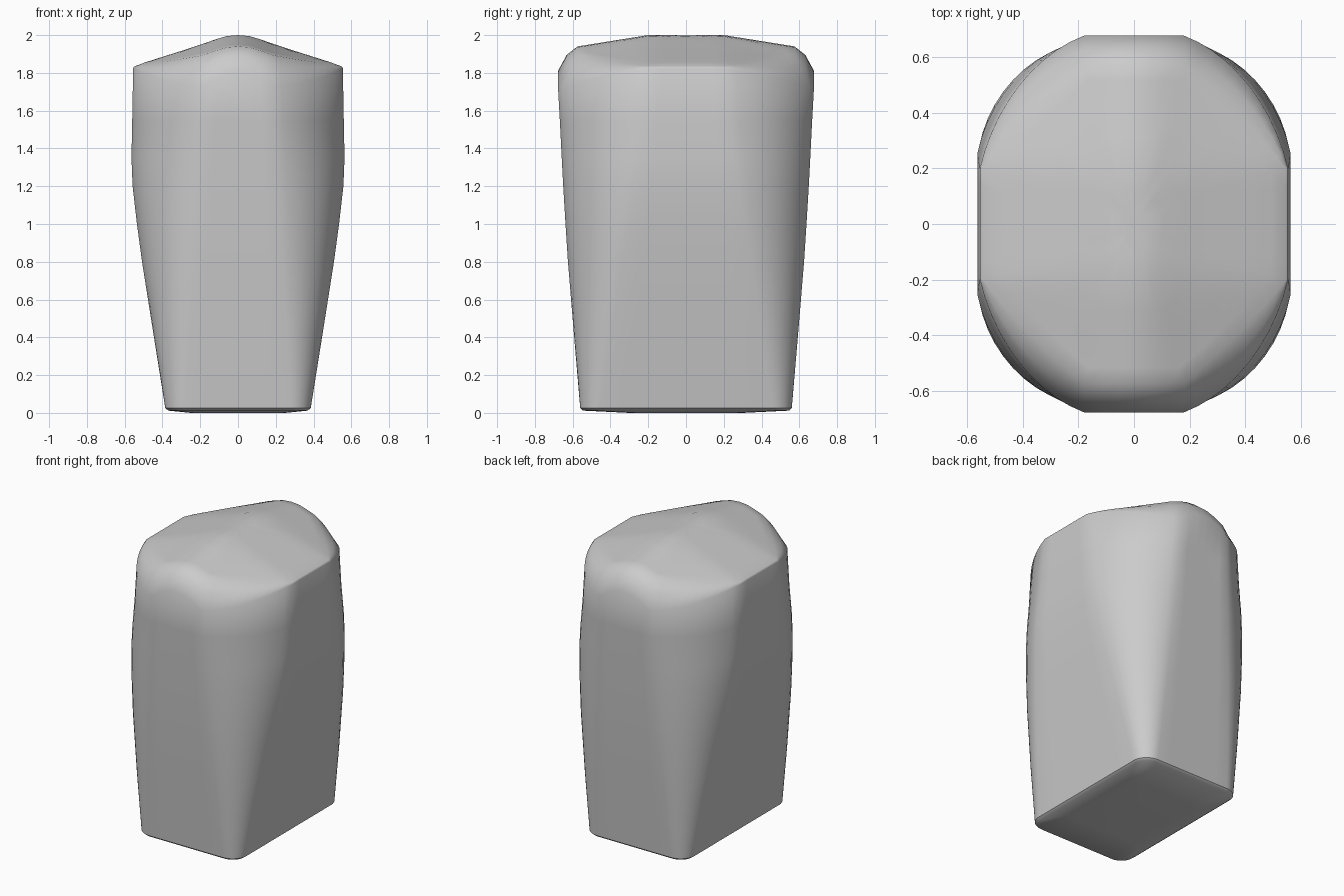
import bpy, bmesh, math

cube = bpy.data.objects.get("Cube")
if cube:
    bpy.data.objects.remove(cube)

ARC = 10    # segments per rounded corner
FLAT = 6    # segments per flat side (even, so the middle gets a vertex)


def lerp_table(table, v):
    """Piecewise linear lookup in a list of (key, value)."""
    for (a, p), (b, q) in zip(table, table[1:]):
        if v <= b:
            return p + (q - p) * max(0, v - a) / (b - a)
    return table[-1][1]


def outline(half_x, half_y, flat_x, flat_y, bulge=1.0):
    """Flat sides joined by corners, from straight cuts (bulge 0) to ellipses (bulge 1)."""
    quarter = [(half_x, flat_y * 2 * i / FLAT) for i in range(FLAT // 2)]
    for i in range(ARC + 1):
        t = i / ARC
        a = t * math.pi / 2
        c = bulge * math.cos(a) + (1 - bulge) * (1 - t)
        s = bulge * math.sin(a) + (1 - bulge) * t
        quarter.append((flat_x + (half_x - flat_x) * c,
                        flat_y + (half_y - flat_y) * s))
    quarter += [(flat_x * (1 - 2 * i / FLAT), half_y) for i in range(1, FLAT // 2 + 1)]
    half = quarter + [(-x, y) for x, y in quarter[-2::-1]]
    return half + [(x, -y) for x, y in half[-2:0:-1]]


ROOF = [(0, 2.0), (.06, 1.995), (.12, 1.977), (.2, 1.948), (.5, 1.853), (.56, 1.83)]


def roof_z(x, y):
    """Ridge along y that drops gently to the front and back."""
    return lerp_table(ROOF, abs(x)) - max(0, abs(y) - .2) * .16


def shoulder_z(x, y):
    """Arched at front and back, low at the corners, level at the sides."""
    if abs(x) < .181:
        return 1.81 - .08 * (x / .18) ** 2
    t = min(1, (abs(x) - .18) / .375)
    return 1.73 + .095 * t ** 2


rings = []
# Underside and tapering walls: height, half width, half depth
WALLS = [(.025, .385, .56), (.4, .445, .592), (.8, .508, .625), (1.0, .535, .638),
         (1.2, .558, .65), (1.35, .564, .658), (1.55, .560, .668)]
rings.append([(x, y, 0) for x, y in outline(.25, .3, .18, .22)])
rings.append([(x, y, .012) for x, y in outline(.368, .545, .28, .46)])
for z, hx, hy in WALLS:
    t = z / 1.7
    rings.append([(x, y, z) for x, y in
                  outline(hx, hy, .28 - .1 * t, .46 - .26 * t, 1 - .4 * t)])

# Shoulder, chamfer and roof edge
shoulder = outline(.555, .678, .18, .2, .6)
edge = outline(.548, .575, .18, .2, .12)
chamfer = outline(.552, .632, .18, .2, .4)
rings.append([(x, y, shoulder_z(x, y)) for x, y in shoulder])
rings.append([(x, y, .35 * shoulder_z(*s) + .65 * roof_z(*e))
              for (x, y), s, e in zip(chamfer, shoulder, edge)])

# Roof, closing in on the centre
for k in (1, .9, .75, .55, .35, .2, .1):
    rings.append([(x * k, y * k, roof_z(x * k, y * k)) for x, y in edge])

bm = bmesh.new()
loops = [[bm.verts.new(p) for p in ring] for ring in rings]
for low, high in zip(loops, loops[1:]):
    for i in range(len(low)):
        j = (i + 1) % len(low)
        bm.faces.new((low[i], low[j], high[j], high[i]))
bm.faces.new(loops[0][::-1])
bm.faces.new(loops[-1])
bmesh.ops.recalc_face_normals(bm, faces=bm.faces)

mesh = bpy.data.meshes.new("tapered_body")
bm.to_mesh(mesh)
bm.free()
body = bpy.data.objects.new("tapered_body", mesh)
bpy.context.collection.objects.link(body)

# Plain grey finish
grey = bpy.data.materials.new("plain_grey")
grey.use_nodes = True
colour = (.6, .6, .6, 1)
grey.diffuse_color = colour
grey.node_tree.nodes["Principled BSDF"].inputs["Base Color"].default_value = colour
mesh.materials.append(grey)

bpy.context.view_layer.objects.active = body
body.select_set(True)
bpy.ops.object.shade_smooth_by_angle(angle=math.radians(40))
